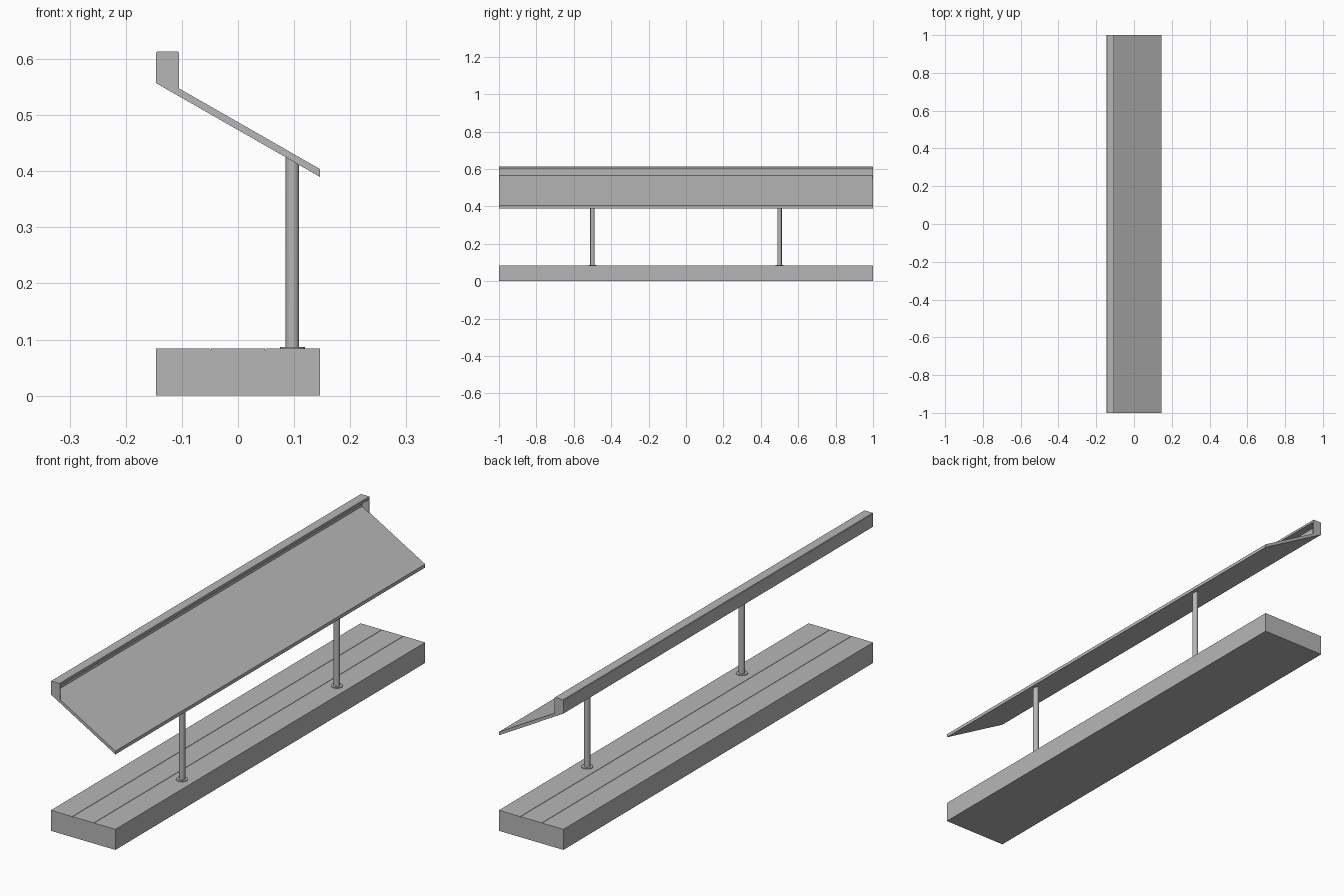
import bpy
import bmesh
import math

cube = bpy.data.objects.get("Cube")
if cube:
    bpy.data.objects.remove(cube, do_unlink=True)

grey = bpy.data.materials.new("light grey")
grey.use_nodes = True
grey.diffuse_color = (0.47, 0.47, 0.47, 1)
grey.node_tree.nodes["Principled BSDF"].inputs["Base Color"].default_value = grey.diffuse_color

HALF = 0.146      # half width of the shelter
LENGTH = 2.0
SLOPE = 0.572     # fall of the roof towards +x
EAVE = 0.39       # underside of the roof at +x


def under_roof(x):
    return EAVE + (HALF - x) * SLOPE


def finish(name, bm):
    bmesh.ops.recalc_face_normals(bm, faces=bm.faces)
    mesh = bpy.data.meshes.new(name)
    bm.to_mesh(mesh)
    bm.free()
    mesh.materials.append(grey)
    obj = bpy.data.objects.new(name, mesh)
    bpy.context.collection.objects.link(obj)
    return obj


def extrude_profile(name, points, y0, y1):
    """Extrude an x-z outline along y."""
    bm = bmesh.new()
    face = bm.faces.new([bm.verts.new((x, y0, z)) for x, z in points])
    out = bmesh.ops.extrude_face_region(bm, geom=[face])
    verts = [v for v in out["geom"] if isinstance(v, bmesh.types.BMVert)]
    bmesh.ops.translate(bm, verts=verts, vec=(0, y1 - y0, 0))
    return finish(name, bm)


def cylinder(name, x, y, z0, z1, radius, follow_roof=False):
    bm = bmesh.new()
    bmesh.ops.create_cone(bm, cap_ends=True, segments=32, radius1=radius,
                          radius2=radius, depth=z1 - z0)
    bmesh.ops.translate(bm, verts=bm.verts, vec=(x, y, (z0 + z1) / 2))
    if follow_roof:
        for v in bm.verts:
            if v.co.z > (z0 + z1) / 2:
                v.co.z = under_roof(v.co.x) + 0.002
    obj = finish(name, bm)
    bpy.ops.object.select_all(action="DESELECT")
    obj.select_set(True)
    bpy.context.view_layer.objects.active = obj
    bpy.ops.object.shade_smooth_by_angle(angle=math.radians(40))
    return obj


# Base slab, with two shallow grooves dividing its top into three planks
TOP = 0.084
outline = [(-HALF, 0), (HALF, 0), (HALF, TOP)]
for x in (HALF / 3, -HALF / 3):
    outline += [(x + 0.001, TOP), (x, TOP - 0.003), (x - 0.001, TOP)]
outline.append((-HALF, TOP))
extrude_profile("base", outline, -LENGTH / 2, LENGTH / 2)

# Roof sheet folded into a channel along its high edge
SHEET = 0.011
RIDGE = 0.613
LIP = -0.105
inner = -HALF + 0.009
skin = 0.014
extrude_profile("roof", [
    (-HALF, under_roof(-HALF)), (HALF, EAVE), (HALF, EAVE + skin),
    (inner, under_roof(inner) + skin), (inner, RIDGE - SHEET),
    (LIP, RIDGE - SHEET), (LIP, RIDGE - 0.002), (LIP - 0.002, RIDGE),
    (-HALF + 0.002, RIDGE), (-HALF, RIDGE - 0.002),
], -LENGTH / 2, LENGTH / 2)

# Thin plates closing the two ends of the channel
for label, side in (("front", -1), ("back", 1)):
    end = side * LENGTH / 2
    extrude_profile(label + "_end_plate", [
        (inner, under_roof(inner) + skin), (LIP, under_roof(LIP) + skin),
        (LIP, RIDGE - SHEET), (inner, RIDGE - SHEET),
    ], end - side * 0.004, end)

# Posts standing on round foot plates
for label, y in (("front", -0.5), ("back", 0.5)):
    cylinder(label + "_post", 0.097, y, TOP - 0.002, 0.42, 0.012, follow_roof=True)
    cylinder(label + "_foot_plate", 0.097, y, TOP - 0.002, TOP + 0.003, 0.022)
